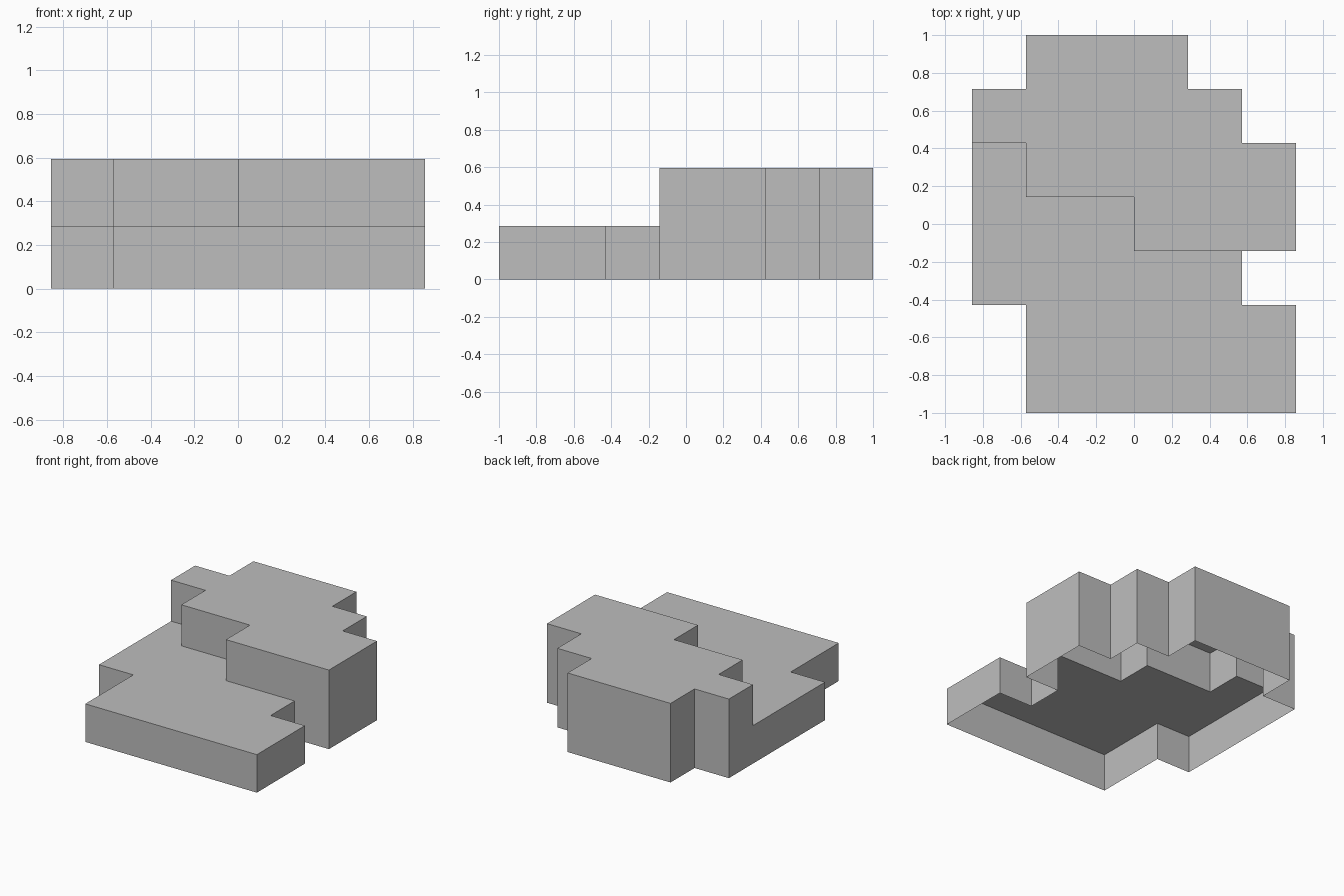
import bpy
import bmesh

cube = bpy.data.objects.get("Cube")
if cube:
    bpy.data.objects.remove(cube, do_unlink=True)

UNIT = 2 / 7          # one step of the square plan grid
LOW, HIGH = 0.286, 0.595

grey = bpy.data.materials.new("plain grey")
grey.use_nodes = True
colour = (0.515, 0.515, 0.515, 1)
grey.diffuse_color = colour
grey.node_tree.nodes["Principled BSDF"].inputs["Base Color"].default_value = colour

# Step line between the two levels, from left edge to right edge of the plan
step = [(-3, 1.5), (-2, 1.5), (-2, 0.5), (0, 0.5), (0, -0.5), (2, -0.5)]

# Counter-clockwise plan outlines, each starting or ending with the step line
upper_plan = step + [(3, -0.5), (3, 1.5), (2, 1.5), (2, 2.5), (1, 2.5),
                     (1, 3.5), (-2, 3.5), (-2, 2.5), (-3, 2.5)]
lower_plan = step[::-1] + [(-3, -1.5), (-2, -1.5), (-2, -3.5),
                           (3, -3.5), (3, -1.5), (2, -1.5)]


def build_shell(name, plan, top, step_base):
    """Roof plus outward walls, open underneath; step walls begin at step_base."""
    bm = bmesh.new()

    def face(points):
        bm.faces.new([bm.verts.new((x * UNIT, y * UNIT, z)) for x, y, z in points])

    face([(x, y, top) for x, y in plan])
    for a, b in zip(plan, plan[1:] + plan[:1]):
        on_step = a in step and b in step
        base = step_base if on_step else 0
        if base < top:
            face([(*a, base), (*b, base), (*b, top), (*a, top)])
    bmesh.ops.remove_doubles(bm, verts=bm.verts, dist=0.0001)
    mesh = bpy.data.meshes.new(name)
    bm.to_mesh(mesh)
    bm.free()
    mesh.materials.append(grey)
    bpy.context.collection.objects.link(bpy.data.objects.new(name, mesh))


# The lower terrace opens into the hollow of the upper block
build_shell("lower_terrace", lower_plan, LOW, LOW)
build_shell("upper_block", upper_plan, HIGH, LOW)
